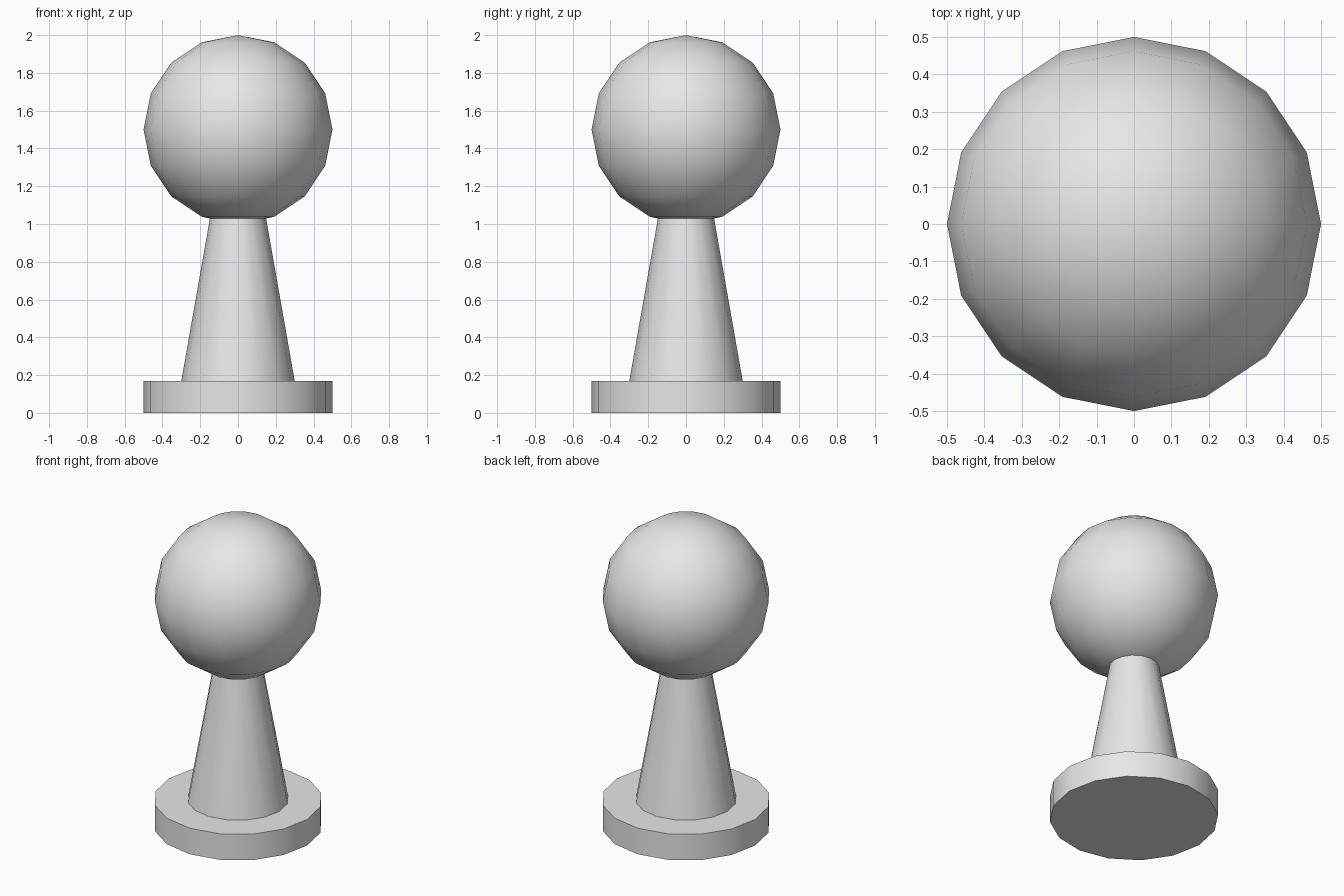
import bpy
import math

SIDES = 16

cube = bpy.data.objects.get("Cube")
if cube:
    bpy.data.objects.remove(cube, do_unlink=True)

# One plain grey for the whole piece
grey = bpy.data.materials.new("light_grey")
grey.use_nodes = True
colour = (0.8, 0.8, 0.8, 1.0)
grey.diffuse_color = colour
grey.node_tree.nodes["Principled BSDF"].inputs["Base Color"].default_value = colour


def finish(name):
    """Name, colour and smooth the newly added part."""
    part = bpy.context.object
    part.name = part.data.name = name
    part.data.materials.append(grey)
    bpy.ops.object.shade_smooth_by_angle(angle=math.radians(30))
    return part


def tapered(name, bottom_radius, top_radius, bottom, top):
    """Round part standing between two heights."""
    bpy.ops.mesh.primitive_cone_add(
        vertices=SIDES, radius1=bottom_radius, radius2=top_radius,
        depth=top - bottom, location=(0, 0, (bottom + top) / 2))
    return finish(name)


# Flat disc base
tapered("base", 0.5, 0.5, 0, 0.17)

# Tapering stem, its top just inside the ball
tapered("stem", 0.3, 0.147, 0.17, 1.04)

# Round head
bpy.ops.mesh.primitive_uv_sphere_add(
    segments=SIDES, ring_count=SIDES // 2, radius=0.5, location=(0, 0, 1.5))
finish("head")
